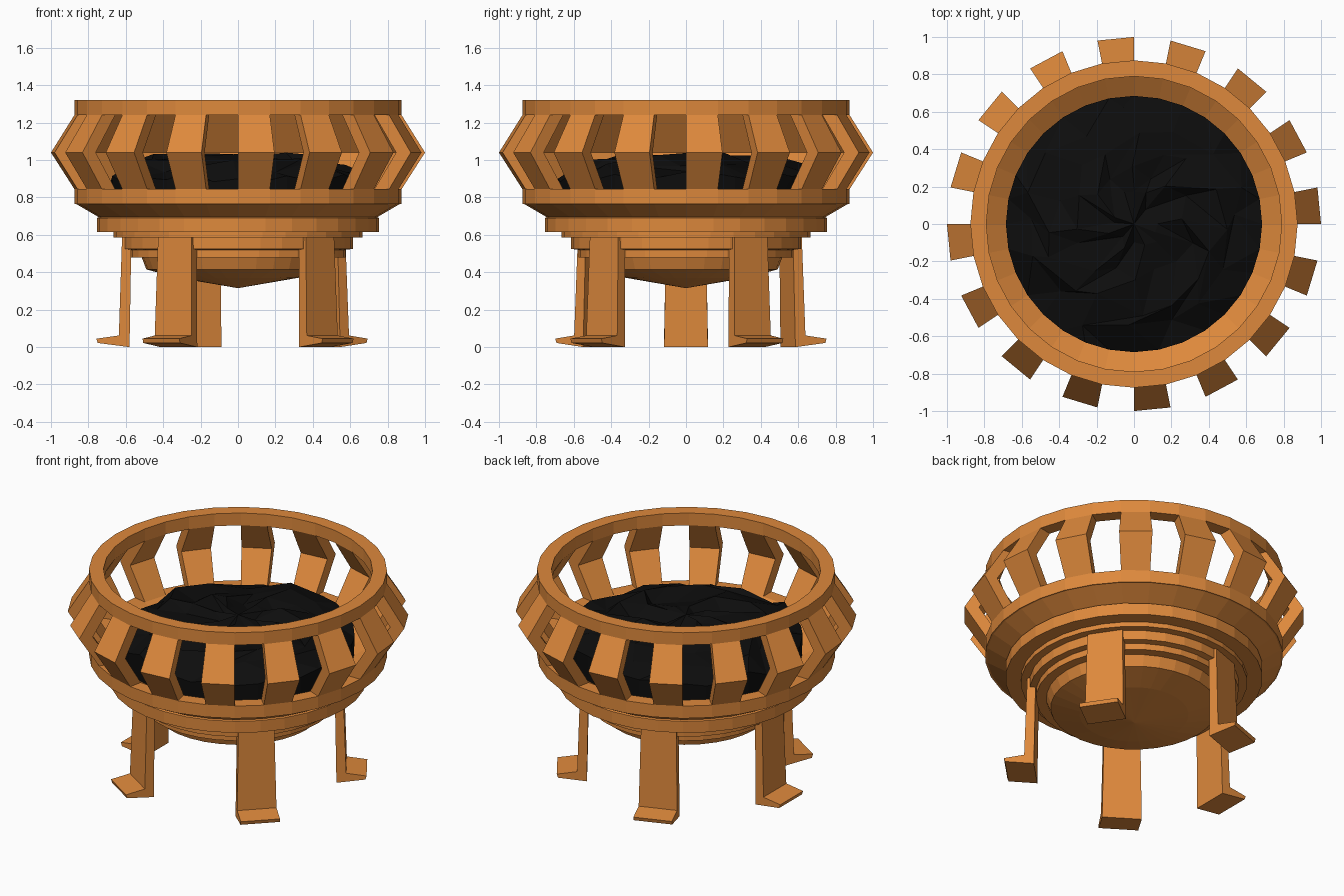
import bpy, bmesh, math, random

if "Cube" in bpy.data.objects:
    bpy.data.objects.remove(bpy.data.objects["Cube"])

random.seed(4)
N = 32  # sides of every turned part


def material(name, rgb):
    m = bpy.data.materials.new(name)
    m.diffuse_color = (*rgb, 1)
    m.use_nodes = True
    m.node_tree.nodes["Principled BSDF"].inputs["Base Color"].default_value = m.diffuse_color
    return m


COPPER = material("copper", (0.73, 0.25, 0.045))
BLACK = material("charcoal", (0.004, 0.004, 0.004))


def finish(name, bm, mat):
    bmesh.ops.remove_doubles(bm, verts=bm.verts, dist=1e-5)
    bmesh.ops.recalc_face_normals(bm, faces=bm.faces)
    me = bpy.data.meshes.new(name)
    bm.to_mesh(me)
    bm.free()
    me.materials.append(mat)
    ob = bpy.data.objects.new(name, me)
    bpy.context.collection.objects.link(ob)
    return ob


def turned(name, profile, closed=True):
    """Revolve an (r, z) profile around z."""
    bm = bmesh.new()
    rings = [[bm.verts.new((r * math.cos(2 * math.pi * i / N), r * math.sin(2 * math.pi * i / N), z))
              for i in range(N)] if r > 0 else [bm.verts.new((0, 0, z))] * N for r, z in profile]
    pairs = list(zip(rings, rings[1:])) + ([(rings[-1], rings[0])] if closed else [])
    for a, b in pairs:
        for i in range(N):
            j = (i + 1) % N
            bm.faces.new(list(dict.fromkeys((a[i], a[j], b[j], b[i]))))
    return finish(name, bm, COPPER)


def loft(bm, left, right):
    """Solid between two matching outlines; outlines are an outer path plus a reversed inner path."""
    a = [bm.verts.new(p) for p in left]
    b = [bm.verts.new(p) for p in right]
    n = len(a)
    for i in range(n):
        j = (i + 1) % n
        bm.faces.new((a[i], a[j], b[j], b[i]))
    bm.faces.new(a)
    bm.faces.new(b[::-1])


# Top rim
turned("top_rim", [(0.875, 1.24), (0.875, 1.32), (0.79, 1.32), (0.79, 1.24)])

# Stepped bowl with a shallow conical base
turned("bowl", [(0, 0.315), (0.32, 0.37), (0.49, 0.415), (0.515, 0.48), (0.575, 0.48),
                (0.575, 0.52), (0.615, 0.525), (0.615, 0.585), (0.665, 0.585), (0.665, 0.615),
                (0.755, 0.615), (0.755, 0.69), (0.745, 0.695), (0.865, 0.765), (0.875, 0.765),
                (0.875, 0.845), (0.79, 0.845), (0.68, 0.77), (0.66, 0.66), (0.45, 0.48),
                (0, 0.40)], closed=False)

# Bent slats: every second segment of a bulged ring
bm = bmesh.new()
slat = [(0.875, 1.24), (1.0, 1.04), (0.875, 0.845), (0.79, 0.845), (0.915, 1.04), (0.79, 1.24)]
for k in range(0, N, 2):
    sides = []
    for i in (k, k + 1):
        c, s = math.cos(2 * math.pi * i / N), math.sin(2 * math.pi * i / N)
        sides.append([(r * c, r * s, z) for r, z in slat])
    loft(bm, *sides)
finish("side_slats", bm, COPPER)

# Five legs with turned-out feet
foot_path = [(0.57, 0.585), (0.62, 0.585), (0.637, 0.062), (0.757, 0.045), (0.75, 0.022), (0.58, 0.0)]
for n, deg in enumerate((34, 110, 180, 237, 315)):
    bm = bmesh.new()
    loft(bm, *[[(r, t * (0.107 + 0.01 * (z < 0.1)), z) for r, z in foot_path] for t in (-1, 1)])
    ob = finish(f"leg_{n + 1}", bm, COPPER)
    ob.rotation_euler.z = math.radians(deg)

# Charcoal heap: rough faceted mound
bm = bmesh.new()
rings = []
for k, (r, z) in enumerate([(0.68, 0.76), (0.685, 0.90), (0.58, 0.96), (0.45, 0.99), (0.3, 1.0), (0.14, 1.0)]):
    count = N if k < 2 else 16
    j = 0 if k == 0 else 0.03
    ring = []
    for i in range(N):
        if k >= 2 and i % 2:
            ring.append(ring[-1])
            continue
        a = 2 * math.pi * (i + (random.uniform(-0.6, 0.6) if k > 1 else 0)) / N
        rr = r + (random.uniform(-0.05, 0.05) if k > 1 else 0)
        ring.append(bm.verts.new((rr * math.cos(a), rr * math.sin(a), z + random.uniform(-j, 1.4 * j))))
    rings.append(ring)
top = bm.verts.new((0, 0, 1.03))
for a, b in zip(rings, rings[1:] + [[top] * N]):
    for i in range(N):
        j = (i + 1) % N
        for tri in ((a[i], a[j], b[j]), (a[i], b[j], b[i])):
            if len(set(tri)) == 3:
                bm.faces.new(tri)
finish("charcoal", bm, BLACK)
